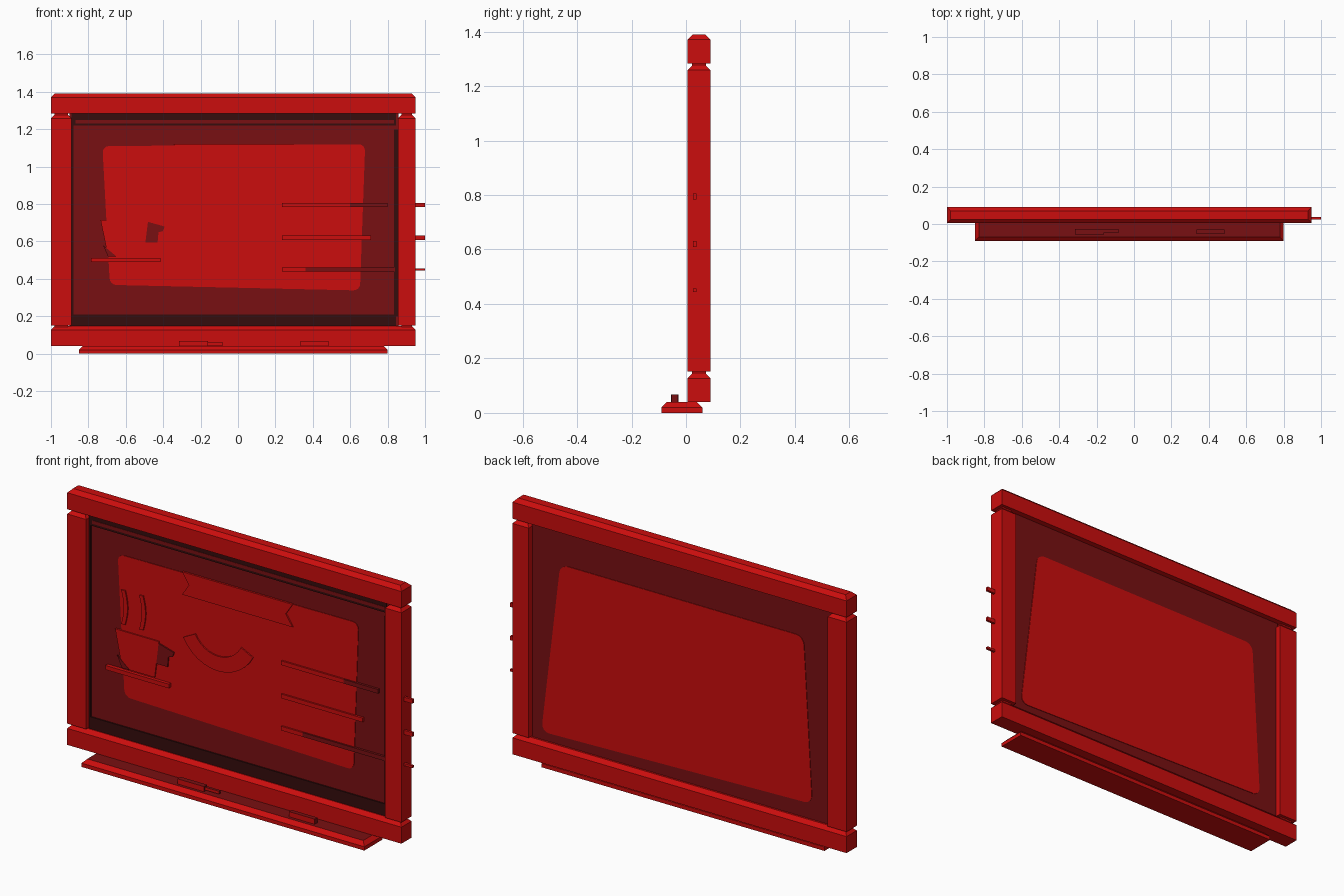
import bpy, bmesh, math

if "Cube" in bpy.data.objects:
    bpy.data.objects.remove(bpy.data.objects["Cube"], do_unlink=True)


def material(name, rgb):
    m = bpy.data.materials.new(name)
    m.use_nodes = True
    m.diffuse_color = (*rgb, 1)
    m.node_tree.nodes["Principled BSDF"].inputs["Base Color"].default_value = (*rgb, 1)
    return m


RED = material("bright red", (0.6, 0.004, 0.004))
DARK = material("dark red", (0.19, 0.005, 0.006))
BLACK = material("near black red", (0.035, 0.004, 0.004))


def finish(name, bm, *mats):
    bmesh.ops.recalc_face_normals(bm, faces=bm.faces)
    mesh = bpy.data.meshes.new(name)
    bm.to_mesh(mesh)
    bm.free()
    for m in mats:
        mesh.materials.append(m)
    ob = bpy.data.objects.new(name, mesh)
    bpy.context.collection.objects.link(ob)
    return ob


def box(name, x, y, z, mat, chamfer=0):
    """Box between limits, with optional chamfer around its top."""
    bm = bmesh.new()
    bmesh.ops.create_cube(bm, size=1)
    for v in bm.verts:
        v.co = [lim[int(c > 0)] for lim, c in zip((x, y, z), v.co)]
    if chamfer:
        top = [e for e in bm.edges if all(v.co.z == max(w.co.z for w in bm.verts) for v in e.verts)]
        bmesh.ops.bevel(bm, geom=top, offset=chamfer, segments=1, affect='EDGES')
    return finish(name, bm, mat)


def plate(name, outline, y, mat, radius=0):
    """Flat shape in x and z, extruded along y, with optional rounded corners."""
    bm = bmesh.new()
    face = bm.faces.new([bm.verts.new((px, y[0], pz)) for px, pz in outline])
    ext = bmesh.ops.extrude_face_region(bm, geom=[face])
    for v in ext["geom"]:
        if isinstance(v, bmesh.types.BMVert):
            v.co.y = y[1]
    if radius:
        edges = [e for e in bm.edges if abs(e.verts[0].co.y - e.verts[1].co.y) > 1e-5]
        bmesh.ops.bevel(bm, geom=edges, offset=radius, segments=4, profile=0.5, affect='EDGES')
    return finish(name, bm, mat)


def paint(ob, mat, rule):
    ob.data.materials.append(mat)
    for p in ob.data.polygons:
        if rule(p):
            p.material_index = len(ob.data.materials) - 1


# Frame: rails and posts joined by narrow necks
DEPTH = (0.005, 0.09)
box("top_rail", (-1, 0.95), DEPTH, (1.283, 1.39), RED, 0.02)
box("bottom_rail", (-1, 0.95), DEPTH, (0.04, 0.147), RED, 0.02)
for side, x in (("right", (-1, -0.89)), ("left", (0.855, 0.95))):
    box(side + "_post", x, DEPTH, (0.152, 1.278), RED, 0.02)
    for end, z in (("lower", 0.14), ("upper", 1.27)):
        box(f"{side}_{end}_neck", (x[0] + 0.02, x[1] - 0.02), (0.022, 0.073), (z, z + 0.018), RED)

# Board with worn bright patches on both faces
box("board", (-0.9, 0.858), (0.036, 0.06), (0.14, 1.285), DARK)
plate("front_patch", [(-0.725, 1.11), (0.68, 1.12), (0.652, 0.338), (-0.685, 0.368)],
      (0.033, 0.037), RED, 0.035)
plate("back_patch", [(-0.73, 1.1), (0.69, 1.1), (0.8, 0.19), (-0.78, 0.23)],
      (0.059, 0.063), RED, 0.045)

# Dark trim around the front of the board
TRIM = (0.029, 0.036)
box("trim_top", (-0.89, 0.845), TRIM, (1.22, 1.283), BLACK)
box("trim_top_stripe", (-0.87, 0.835), (0.027, 0.03), (1.232, 1.25), DARK)
box("trim_bottom", (-0.89, 0.845), TRIM, (0.147, 0.21), BLACK)
box("trim_right", (-0.89, -0.88), TRIM, (0.15, 1.28), BLACK)
box("trim_left", (0.835, 0.856), TRIM, (0.2, 1.2), BLACK)

# Banner and curved band drawn on the board
DRAWN = (0.026, 0.036)
plate("banner", [(-0.345, 1.12), (0.3, 1.12), (0.26, 1.06), (0.3, 1.0),
                 (-0.345, 1.0), (-0.305, 1.06)], DRAWN, RED)
angles = [math.radians(-63 + 126 * i / 12) for i in range(13)]
arc = [(-0.135 + r * math.sin(a), 0.88 - r * math.cos(a))
       for r, seq in ((0.228, angles), (0.15, angles[::-1])) for a in seq]
plate("curved_band", arc, DRAWN, RED)

# Cup, handle, saucer and steam
plate("cup", [(-0.735, 0.715), (-0.48, 0.715), (-0.505, 0.52), (-0.695, 0.52)], DRAWN, RED)
plate("cup_shadow", [(-0.722, 0.58), (-0.65, 0.52), (-0.695, 0.52)], (0.024, 0.03), DARK)
plate("cup_handle", [(-0.482, 0.705), (-0.392, 0.68), (-0.402, 0.655), (-0.425, 0.65),
                     (-0.43, 0.595), (-0.495, 0.595)], DRAWN, DARK)
box("saucer", (-0.785, -0.415), (0.016, 0.036), (0.49, 0.512), RED)
for i, x in enumerate((-0.7, -0.595)):
    zs = [0.75 + 0.18 * k / 6 for k in range(7)]
    sway = [x + 0.015 * math.sin(math.pi * k / 6) for k in range(7)]
    outline = list(zip(sway, zs)) + [(s + 0.022, z) for s, z in zip(sway[::-1], zs[::-1])]
    plate(f"steam_{i + 1}", outline, DRAWN, RED)

# Written lines, with stubs that stick out of the left post
for i, (z, end, split) in enumerate(((0.795, 0.8, 0.6), (0.62, 0.71, 0.71), (0.45, 0.84, 0.36))):
    box(f"line_{i + 1}", (0.235, split), (0.024, 0.036), (z - 0.011, z + 0.011), RED)
    if split < end:
        box(f"line_{i + 1}_dark_end", (split, end), (0.024, 0.036), (z - 0.011, z + 0.011), DARK)
    half = 0.011 if i < 2 else 0.006
    box(f"line_{i + 1}_stub", (0.94, 1.0), (0.025, 0.038), (z - half, z + half), RED)

# Tray with a dark top, holding two blocks and a stick
tray = box("tray", (-0.85, 0.8), (-0.09, 0.06), (0, 0.04), RED, 0.02)
paint(tray, DARK, lambda p: p.normal.z > 0.9)
for name, x, y, z in (("eraser", (-0.315, -0.16), (-0.055, -0.028), (0.038, 0.067)),
                      ("chalk_stick", (-0.16, -0.08), (-0.045, -0.03), (0.045, 0.06)),
                      ("chalk_block", (0.335, 0.485), (-0.053, -0.03), (0.038, 0.067))):
    item = box(name, x, y, z, RED)
    paint(item, DARK, lambda p: abs(p.normal.x) > 0.9 or p.normal.z > 0.9)
